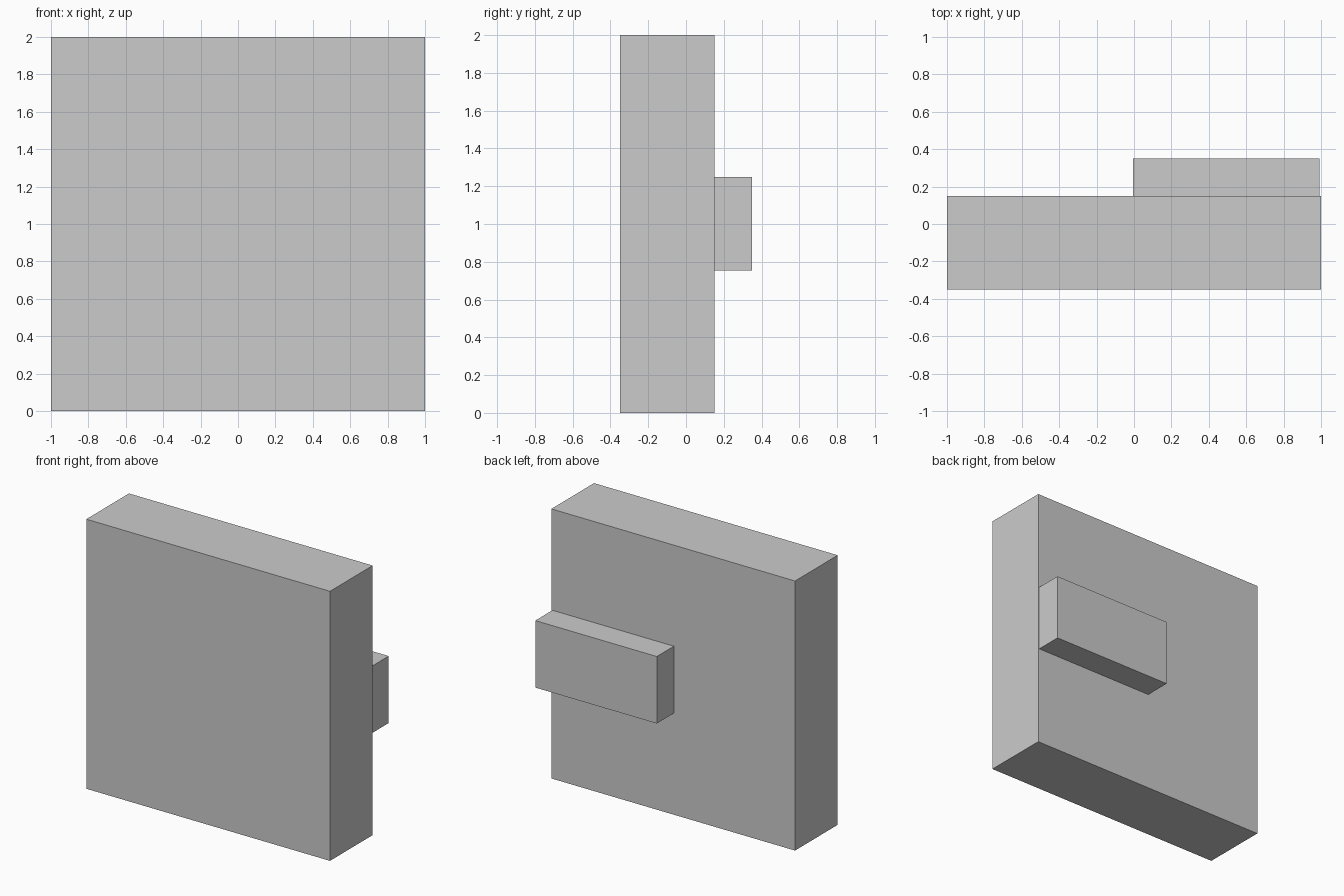
import bpy

if "Cube" in bpy.data.objects:
    bpy.data.objects.remove(bpy.data.objects["Cube"])


def box(name, x, y, z):
    """Add a box spanning the given (min, max) ranges."""
    spans = (x, y, z)
    bpy.ops.mesh.primitive_cube_add(size=1, location=[(a + b) / 2 for a, b in spans])
    obj = bpy.context.object
    obj.name = name
    obj.scale = [b - a for a, b in spans]
    bpy.ops.object.transform_apply(location=False, rotation=False, scale=True)
    return obj


# Large upright square slab
box("main_slab", (-1, 1), (-0.35, 0.15), (0, 2))

# Small bar on the back face, reaching almost to the right edge
box("back_bar", (-0.005, 0.992), (0.15, 0.35), (0.753, 1.25))
